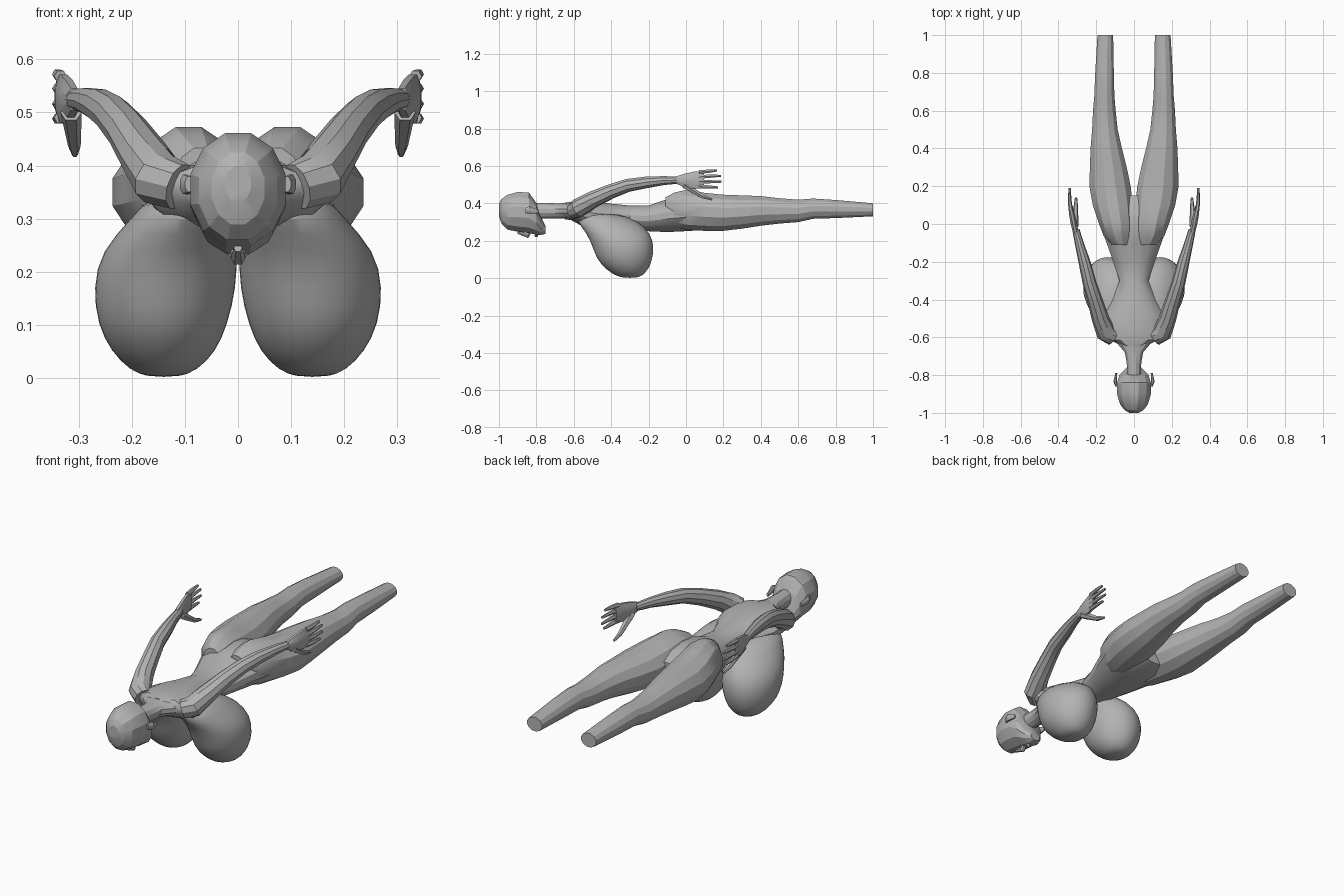
import bpy, bmesh, math
from mathutils import Vector

if "Cube" in bpy.data.objects:
    bpy.data.objects.remove(bpy.data.objects["Cube"])

clay = bpy.data.materials.new("plain_grey")
clay.use_nodes = True
COLOUR = (0.45, 0.45, 0.45, 1)
clay.diffuse_color = COLOUR
clay.node_tree.nodes["Principled BSDF"].inputs["Base Color"].default_value = COLOUR


def finish(name, bm, mirror=False, angle=25):
    bmesh.ops.recalc_face_normals(bm, faces=bm.faces)
    mesh = bpy.data.meshes.new(name)
    bm.to_mesh(mesh)
    bm.free()
    mesh.materials.append(clay)
    ob = bpy.data.objects.new(name, mesh)
    bpy.context.collection.objects.link(ob)
    bpy.ops.object.select_all(action="DESELECT")
    ob.select_set(True)
    bpy.context.view_layer.objects.active = ob
    bpy.ops.object.shade_smooth_by_angle(angle=math.radians(angle))
    if mirror:
        ob.modifiers.new("mirror", "MIRROR")
    return ob


def loft(name, rows, sides=12, upright=False, mirror=False, angle=25, subdiv=0):
    """Elliptical rings; rows hold centre x, y, z and two radii."""
    bm = bmesh.new()
    rings = []
    for x, y, z, a, b in rows:
        ring = []
        for i in range(sides):
            t = math.tau * (i + 0.5) / sides
            u, v = a * math.cos(t), b * math.sin(t)
            ring.append(bm.verts.new((x + u, y + v, z) if upright else (x + u, y, z + v)))
        rings.append(ring)
    for r, s in zip(rings, rings[1:]):
        for i in range(sides):
            j = (i + 1) % sides
            bm.faces.new((r[i], r[j], s[j], s[i]))
    bm.faces.new(rings[0])
    bm.faces.new(rings[-1])
    ob = finish(name, bm, mirror, angle)
    if subdiv:
        ob.modifiers.new("rounding", "SUBSURF").levels = subdiv
        ob.modifiers["rounding"].render_levels = subdiv
    return ob


def rod(bm, points, radii, sides=6):
    """Tapered rod through points, with rings facing along the path."""
    pts = [Vector(p) for p in points]
    rings = []
    for k, p in enumerate(pts):
        d = pts[min(k + 1, len(pts) - 1)] - pts[max(k - 1, 0)]
        u = d.cross(Vector((0, 0, 1))).normalized()
        v = u.cross(d).normalized()
        rings.append([bm.verts.new(p + radii[k] * (u * math.cos(math.tau * i / sides)
                      + v * math.sin(math.tau * i / sides))) for i in range(sides)])
    for r, s in zip(rings, rings[1:]):
        for i in range(sides):
            j = (i + 1) % sides
            bm.faces.new((r[i], r[j], s[j], s[i]))
    bm.faces.new(rings[0])
    bm.faces.new(rings[-1])


# Trunk from shoulders to hips
loft("torso", [
    (0, -.65, .36, .05, .045), (0, -.615, .36, .13, .05), (0, -.56, .345, .17, .065),
    (0, -.48, .33, .155, .08), (0, -.4, .325, .115, .075), (0, -.3, .322, .078, .068),
    (0, -.2, .32, .112, .07), (0, -.1, .335, .148, .09), (0, 0, .345, .185, .095),
    (0, .08, .34, .19, .085), (0, .15, .335, .1, .06)], sides=16)

# Neck
loft("neck", [
    (0, -.83, .36, .038, .045), (0, -.75, .36, .038, .043), (0, -.68, .36, .05, .042),
    (0, -.64, .36, .085, .043), (0, -.6, .36, .13, .045)])

# Skull tapering to the chin
loft("head", [
    (0, -1, .365, .025, .035), (0, -.985, .357, .052, .07), (0, -.955, .353, .076, .096),
    (0, -.9, .355, .093, .11), (0, -.84, .35, .092, .112), (0, -.8, .318, .08, .088),
    (0, -.775, .28, .056, .05), (0, -.75, .257, .028, .02)], angle=20)

# Nose and lips
bm = bmesh.new()
rod(bm, [(0, -.9, .245), (0, -.845, .226), (0, -.835, .25)], [.008, .014, .012])
rod(bm, [(-.025, -.8, .24), (0, -.8, .228), (.025, -.8, .24)], [.004, .01, .004])
finish("nose_and_lips", bm)

# Ears
loft("ears", [(.092, -.86, .365, .008, .016), (.1, -.835, .365, .01, .02),
              (.094, -.79, .355, .006, .01)], sides=8, mirror=True)

# Rounded front of the chest
loft("chest", [
    (.14, -.3, .002, .03, .035), (.14, -.305, .014, .064, .075),
    (.14, -.315, .05, .1, .117), (.142, -.328, .1, .124, .15),
    (.138, -.335, .17, .137, .167), (.13, -.36, .24, .13, .172),
    (.1, -.415, .3, .102, .17), (.085, -.47, .35, .08, .11)],
    sides=20, upright=True, mirror=True, angle=40, subdiv=1)

# Hips, thighs and calves, cut flat at the ankles
loft("legs", [
    (.07, -.11, .37, .05, .065), (.085, -.06, .367, .08, .095), (.093, 0, .365, .095, .111),
    (.112, .1, .355, .11, .105), (.127, .2, .35, .113, .1), (.136, .3, .354, .101, .092),
    (.147, .4, .36, .086, .082), (.154, .5, .36, .07, .07), (.157, .6, .36, .062, .062),
    (.157, .68, .372, .055, .056), (.156, .8, .37, .051, .05), (.152, 1, .366, .043, .036)],
    mirror=True)

# Arms swept back from the shoulders
bm = bmesh.new()
rod(bm, [(.11, -.6, .36), (.15, -.575, .375), (.178, -.5, .42), (.208, -.4, .465),
         (.236, -.31, .497), (.26, -.21, .513), (.285, -.12, .522), (.308, -.03, .525)],
    [.045, .052, .046, .04, .036, .032, .025, .019], sides=10)
finish("arms", bm, mirror=True)

# Palms
loft("palms", [
    (.308, -.05, .525, .016, .022), (.318, 0, .522, .018, .042),
    (.328, .05, .525, .017, .05), (.335, .095, .528, .011, .047)], sides=8, mirror=True)

# Four fingers and a thumb
bm = bmesh.new()
for z, tip, length in ((.568, .576, .165), (.542, .548, .188), (.516, .516, .19), (.49, .486, .172)):
    rod(bm, [(.334, .07, z), (.34, .12, (z + tip) / 2), (.341, length, tip)], [.012, .01, .006])
rod(bm, [(.314, -.01, .5), (.311, .04, .468), (.308, .09, .437), (.307, .14, .421)],
    [.02, .016, .012, .006])
finish("fingers", bm, mirror=True)
